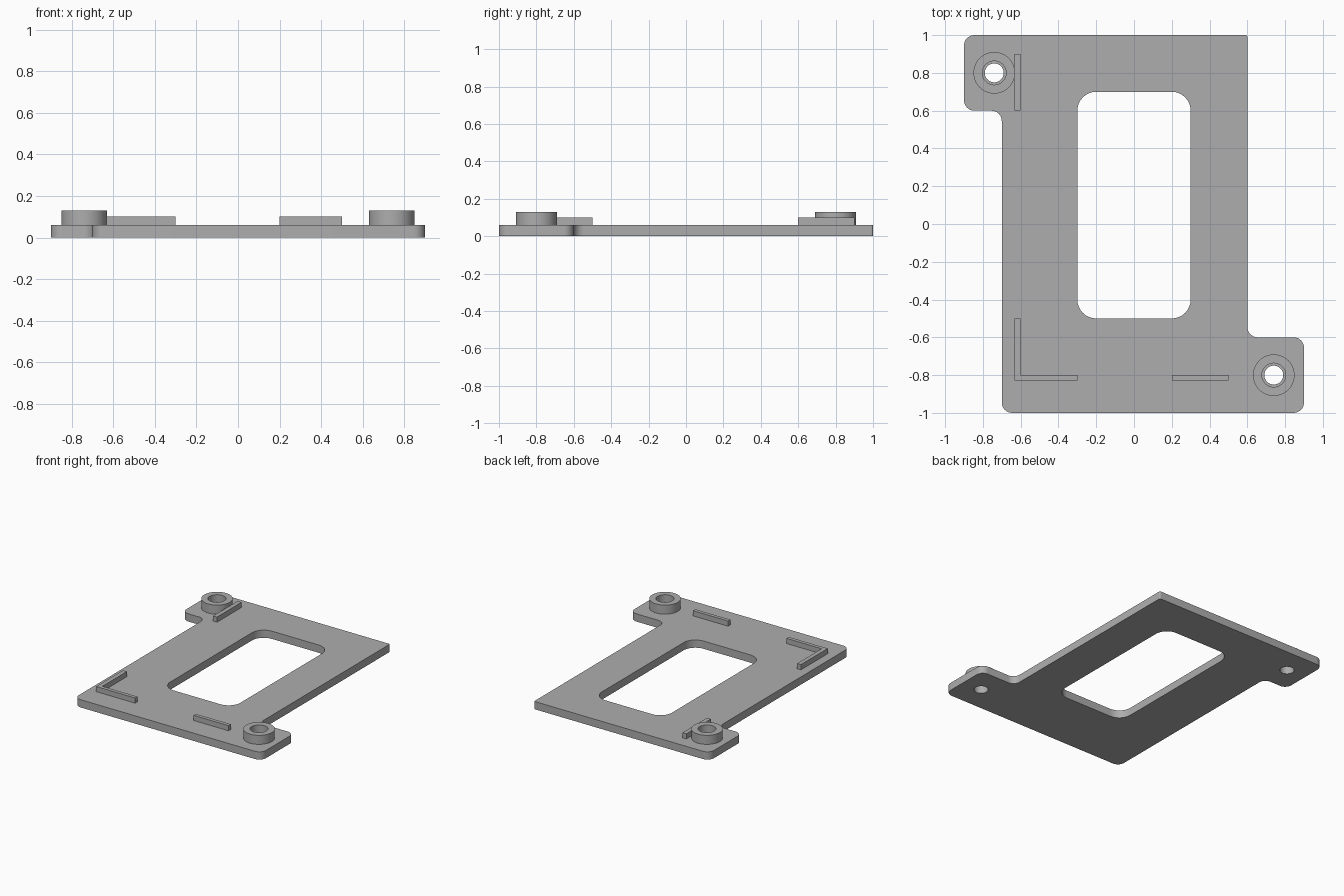
import bpy, bmesh, math
from mathutils import Vector

if "Cube" in bpy.data.objects:
    bpy.data.objects.remove(bpy.data.objects["Cube"], do_unlink=True)

grey = bpy.data.materials.new("matte grey")
grey.use_nodes = True
grey.diffuse_color = (0.42, 0.42, 0.42, 1)
grey.node_tree.nodes["Principled BSDF"].inputs["Base Color"].default_value = (0.42, 0.42, 0.42, 1)

PLATE, RIB, BOSS = 0.06, 0.10, 0.13


def rounded(corners, steps=8):
    """Loop through (x, y, radius) right-angle corners, filleting each one."""
    pts = []
    for i, (x, y, r) in enumerate(corners):
        p = Vector((x, y))
        a = (Vector(corners[i - 1][:2]) - p).normalized()
        b = (Vector(corners[(i + 1) % len(corners)][:2]) - p).normalized()
        if r == 0:
            pts.append(p)
            continue
        c = p + (a + b) * r
        for k in range(steps + 1):
            t = math.pi / 2 * k / steps
            pts.append(c - r * (b * math.cos(t) + a * math.sin(t)))
    return pts


def rect(x0, x1, y0, y1, r=0):
    return rounded([(x0, y0, r), (x1, y0, r), (x1, y1, r), (x0, y1, r)])


def circle(x, y, r, n=48):
    return [Vector((x + r * math.cos(math.tau * k / n), y + r * math.sin(math.tau * k / n)))
            for k in range(n)]


def extrude(name, loops, z0, z1):
    """Solid between two heights; loops inside the first become holes."""
    curve = bpy.data.curves.new(name, 'CURVE')
    curve.dimensions = '2D'
    curve.fill_mode = 'BOTH'
    curve.extrude = (z1 - z0) / 2
    for loop in loops:
        s = curve.splines.new('POLY')
        s.points.add(len(loop) - 1)
        for q, p in zip(s.points, loop):
            q.co = (p.x, p.y, 0, 1)
        s.use_cyclic_u = True
    obj = bpy.data.objects.new(name, curve)
    bpy.context.collection.objects.link(obj)
    bpy.ops.object.select_all(action='DESELECT')
    obj.select_set(True)
    bpy.context.view_layer.objects.active = obj
    bpy.ops.object.convert(target='MESH')
    obj = bpy.context.object
    bm = bmesh.new()
    bm.from_mesh(obj.data)
    bmesh.ops.remove_doubles(bm, verts=bm.verts, dist=1e-5)
    bmesh.ops.translate(bm, verts=bm.verts, vec=(0, 0, (z0 + z1) / 2))
    bmesh.ops.recalc_face_normals(bm, faces=bm.faces)
    bm.to_mesh(obj.data)
    bm.free()
    obj.data.materials.clear()
    obj.data.materials.append(grey)
    bpy.ops.object.shade_smooth_by_angle(angle=math.radians(30))
    return obj


# Base plate with two mounting tabs, a window and two screw holes
R = 0.055
outline = rounded([(-0.9, 1, R), (-0.9, 0.6, R), (-0.7, 0.6, R), (-0.7, -1, R),
                   (0.9, -1, R), (0.9, -0.6, R), (0.6, -0.6, R), (0.6, 1, 0.01)])
bosses = {"back_right": (-0.74, 0.8), "front_left": (0.74, -0.8)}
holes = [circle(x, y, 0.05) for x, y in bosses.values()]
extrude("base_plate", [outline, rect(-0.3, 0.3, -0.5, 0.7, 0.1)] + holes, 0, PLATE)

# Ring bosses around the screw holes
for side, (x, y) in bosses.items():
    extrude("boss_" + side, [circle(x, y, 0.11), circle(x, y, 0.063)], PLATE, BOSS)

# Locating ribs
X0, X1, Y0, Y1 = -0.633, -0.6, -0.828, -0.8
extrude("rib_back_right", [rect(X0, X1, 0.6, 0.9)], PLATE, RIB)
extrude("rib_front_left", [rect(0.2, 0.5, Y0, Y1)], PLATE, RIB)
extrude("rib_corner", [rounded([(X0, Y0, 0), (-0.3, Y0, 0), (-0.3, Y1, 0),
                                (X1, Y1, 0), (X1, -0.5, 0), (X0, -0.5, 0)])], PLATE, RIB)
